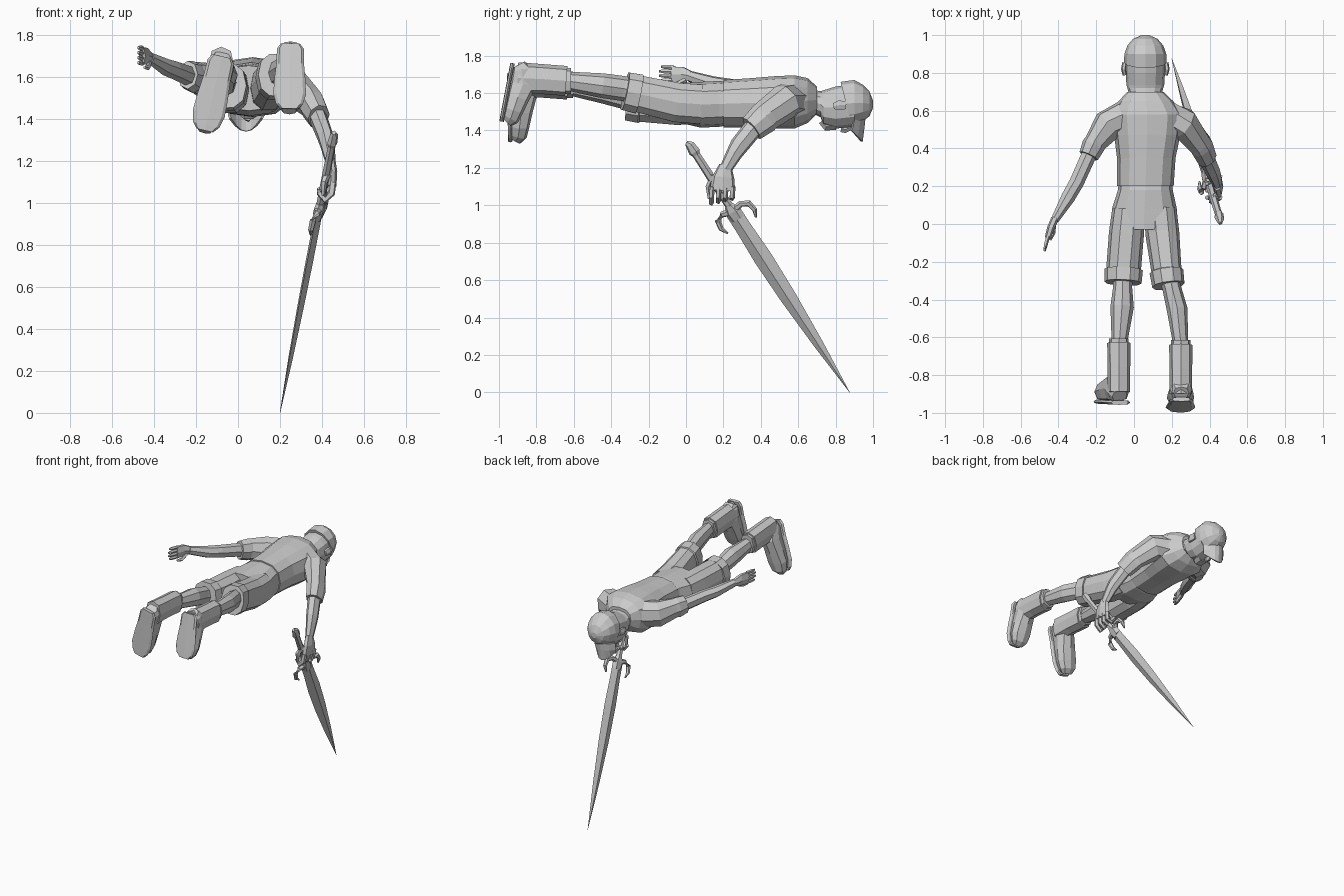
import bpy, bmesh, math
from mathutils import Vector

grey = bpy.data.materials.new("plain grey")
grey.diffuse_color = (0.6, 0.6, 0.6, 1)


def finish(name, bm):
    bmesh.ops.recalc_face_normals(bm, faces=bm.faces[:])
    me = bpy.data.meshes.new(name)
    bm.to_mesh(me)
    bm.free()
    me.materials.append(grey)
    ob = bpy.data.objects.new(name, me)
    bpy.context.collection.objects.link(ob)
    return ob


def tube(name, path, n=8, ref=(1, 0, 0), e=1.0, axis=None):
    """Loft rings (x, y, z, ru, rv) along a path; e < 1 squares the section."""
    bm = bmesh.new()
    pts = [Vector(p[:3]) for p in path]
    rings = []
    for i, p in enumerate(path):
        t = pts[min(i + 1, len(pts) - 1)] - pts[max(i - 1, 0)]
        t = Vector(axis) if axis else t.normalized()
        u = Vector(ref)
        u = (u - t * u.dot(t)).normalized()
        v = t.cross(u)
        ring = []
        for k in range(n):
            a = 2 * math.pi * k / n
            c, s = math.cos(a), math.sin(a)
            c = math.copysign(abs(c) ** e, c)
            s = math.copysign(abs(s) ** e, s)
            ring.append(bm.verts.new(pts[i] + u * c * p[3] + v * s * p[4]))
        rings.append(ring)
    for a, b in zip(rings, rings[1:]):
        for k in range(n):
            bm.faces.new((a[k], a[(k + 1) % n], b[(k + 1) % n], b[k]))
    bm.faces.new(rings[0][::-1])
    bm.faces.new(rings[-1])
    return finish(name, bm)


def body(name, rows, n=12, e=0.8):
    """Loft along y from rows of (y, centre x, low z, high z, half width)."""
    path = [(x, y, (a + b) / 2, r, (b - a) / 2) for y, x, a, b, r in rows]
    return tube(name, path, n, e=e, axis=(0, 1, 0))


# Shirt and shorts seat
body("shirt", [(.20, .06, 1.415, 1.67, .15), (.35, .065, 1.415, 1.68, .155),
               (.47, .07, 1.41, 1.69, .175), (.58, .07, 1.41, 1.695, .19),
               (.65, .063, 1.44, 1.68, .145), (.70, .06, 1.49, 1.635, .095)])
body("shorts_seat", [(.21, .06, 1.425, 1.66, .142), (.18, .06, 1.42, 1.665, .145),
                     (.08, .055, 1.415, 1.66, .172), (-.03, .052, 1.44, 1.655, .165)])

# Head, face and neck
body("head", [(.66, .06, 1.50, 1.62, .08), (.72, .06, 1.47, 1.61, .095),
              (.735, .06, 1.43, 1.615, .1), (.80, .06, 1.41, 1.635, .104),
              (.90, .06, 1.42, 1.65, .104)], e=.9)
tube("nose", [(.05, .90, 1.425, .012, .012), (.047, .85, 1.405, .018, .02),
              (.047, .83, 1.41, .02, .02)], 5)
tube("chin", [(.05, .80, 1.425, .05, .025), (.05, .75, 1.42, .045, .025),
              (.05, .725, 1.45, .03, .02)], 6)
for s in (-1, 1):
    tube("ear", [(.06 + s * .108, .79, 1.53, .012, .018), (.06 + s * .115, .82, 1.535, .014, .03),
                 (.06 + s * .11, .855, 1.535, .012, .024)], 6)

# Cap with a tilted rim and a curved visor
cap = body("cap_crown", [(.855, .06, 1.425, 1.66, .113), (.90, .06, 1.425, 1.67, .111),
                         (.945, .06, 1.45, 1.645, .095), (.98, .06, 1.475, 1.61, .065),
                         (1.0, .06, 1.52, 1.56, .02)], e=1)
for v in cap.data.vertices[:12]:
    v.co.y -= (v.co.z - 1.545) * .25
bm = bmesh.new()
rows = []
for i in range(-3, 4):
    s = i / 3
    y = .96 - .06 * s * s
    rows.append([bm.verts.new((.045 + s * .09, y, 1.47)),
                 bm.verts.new((.04 + s * .088, y - .005, 1.42)),
                 bm.verts.new((.038 + s * .08, y - .015, 1.34 + .06 * s * s))])
for a, b in zip(rows, rows[1:]):
    for k in range(2):
        bm.faces.new((a[k], a[k + 1], b[k + 1], b[k]))
visor = finish("cap_visor", bm)
visor.modifiers.new("thickness", 'SOLIDIFY').thickness = .012

# Left arm trailing back
tube("left_sleeve", [(-.04, .57, 1.565, .09, .10), (-.14, .52, 1.575, .085, .095),
                     (-.205, .43, 1.60, .06, .075), (-.215, .415, 1.60, .062, .078),
                     (-.24, .36, 1.61, .053, .068)])
tube("left_arm", [(-.22, .41, 1.60, .042, .05), (-.305, .22, 1.635, .04, .045),
                  (-.35, .14, 1.65, .038, .042), (-.42, .02, 1.69, .022, .03)], 7)
tube("left_palm", [(-.418, .03, 1.69, .02, .028), (-.44, -.02, 1.70, .02, .045),
                   (-.457, -.075, 1.70, .016, .048)], 6)
for k in range(4):
    z = 1.665 + k * .024
    tube("left_finger", [(-.455, -.065, z, .011, .012), (-.468, -.11, z + .003, .011, .012),
                         (-.474, -.15 + abs(k - 1.5) * .012, z + .004, .006, .007)], 5)
tube("left_thumb", [(-.425, 0, 1.67, .014, .014), (-.43, -.05, 1.645, .013, .013),
                    (-.445, -.085, 1.645, .007, .007)], 5)

# Right arm reaching down to the sword
tube("right_sleeve", [(.16, .57, 1.565, .09, .10), (.265, .53, 1.555, .085, .095),
                      (.345, .43, 1.48, .062, .085), (.355, .415, 1.465, .064, .086),
                      (.385, .35, 1.41, .055, .073)])
tube("right_arm", [(.365, .39, 1.45, .045, .055), (.415, .285, 1.32, .04, .052),
                   (.425, .26, 1.28, .036, .045), (.442, .21, 1.19, .024, .034)], 7)
tube("right_palm", [(.44, .21, 1.215, .022, .034), (.448, .20, 1.15, .025, .06),
                    (.447, .195, 1.08, .022, .07)], 7)
for k in range(4):
    y = .135 + k * .037
    tube("right_finger", [(.452, y + .005, 1.10, .014, .018), (.445, y, 1.045, .015, .018),
                          (.415, y, 1.015 + .008 * k, .015, .018),
                          (.385, y + .005, 1.05 + .008 * k, .01, .014)], 5, (0, 1, 0))
tube("right_thumb", [(.435, .15, 1.16, .018, .018), (.41, .12, 1.10, .016, .016),
                     (.405, .125, 1.035, .009, .009)], 5)

# Sword: points measured along the blade and across it
A, B = Vector((.46, .01, 1.34)), Vector((.2, .875, 0))
d = (B - A).normalized()
W = Vector((.3, .82, .5))
W = (W - d * W.dot(d)).normalized()


def along(rows):
    return [(*(A + d * t + W * a), r, q) for t, a, r, q in rows]


tube("sword_grip", along([(0, -.01, .012, .01), (.02, 0, .025, .02), (.065, 0, .032, .024),
                          (.085, 0, .022, .018), (.25, 0, .024, .02), (.43, 0, .022, .02)]), 6, W)
tube("sword_collar", along([(.41, 0, .025, .022), (.45, 0, .045, .026), (.50, 0, .04, .02)]), 6, W)
for s in (-1, 1):
    tube("sword_guard", along([(.45, 0, .022, .02), (.435, s * .06, .017, .017),
                               (.455, s * .10, .018, .016), (.50, s * .108, .014, .014),
                               (.54, s * .09, .005, .005)]), 6, W - d * .3)
tube("sword_blade", along([(.46, 0, .045, .018), (.55, 0, .045, .018), (.75, 0, .052, .018),
                           (1.0, 0, .046, .016), (1.3, 0, .028, .011), (1.616, 0, .001, .001)]), 4, W)

# Shorts legs with turned cuffs, then bare legs
tube("left_shorts_leg", [(-.03, .08, 1.54, .085, .11), (-.04, -.05, 1.54, .093, .115),
                         (-.055, -.24, 1.55, .092, .108), (-.055, -.242, 1.55, .102, .115),
                         (-.058, -.31, 1.56, .098, .112)], 10, e=.85)
tube("right_shorts_leg", [(.14, .08, 1.54, .085, .11), (.15, -.05, 1.55, .09, .11),
                          (.172, -.25, 1.595, .08, .102), (.172, -.252, 1.595, .09, .11),
                          (.182, -.325, 1.61, .086, .106)], 10, e=.85)
tube("left_leg", [(-.058, -.26, 1.56, .055, .065), (-.06, -.33, 1.58, .05, .065),
                  (-.063, -.44, 1.61, .062, .066), (-.078, -.64, 1.64, .04, .048)], 8)
tube("right_leg", [(.185, -.27, 1.61, .055, .065), (.20, -.34, 1.625, .05, .067),
                   (.228, -.45, 1.64, .055, .066), (.248, -.64, 1.665, .04, .05)], 8)

# Boots: cuff, shaft, foot and sole
for side, sx, sy, sz, heel, toe in (
        ("left", -.08, 0, 1.645, (-.078, -.89, 1.69), (-.155, -.885, 1.36)),
        ("right", .248, -.01, 1.665, (.25, -.875, 1.74), (.245, -.93, 1.45))):
    tube(side + "_boot_cuff", [(sx, sy - .605, sz, .052, .07), (sx, sy - .64, sz, .052, .07)], 8, e=.8)
    tube(side + "_boot_shaft", [(sx, sy - .63, sz, .062, .08), (sx, sy - .76, sz + .01, .06, .08),
                                (sx, sy - .89, sz + .015, .06, .085)], 8, e=.8)
    h, t = Vector(heel), Vector(toe)
    rows = [(-.03, .04, .035), (.05, .058, .055), (.3, .06, .075), (.55, .068, .062),
            (.8, .072, .052), (.96, .058, .045), (1.04, .035, .03)]
    back = (t - h).cross(Vector((1, 0, 0))).normalized()
    back = back if back.y < 0 else -back
    foot, sole = [], []
    for f, r, q in rows:
        base = h.lerp(t, f) + back * .055
        foot.append((*(base - back * q), r, q))
        sole.append((*base, r + .006, .012))
    tube(side + "_boot_foot", foot, 8, e=.8)
    tube(side + "_boot_sole", sole, 8, e=.6)
